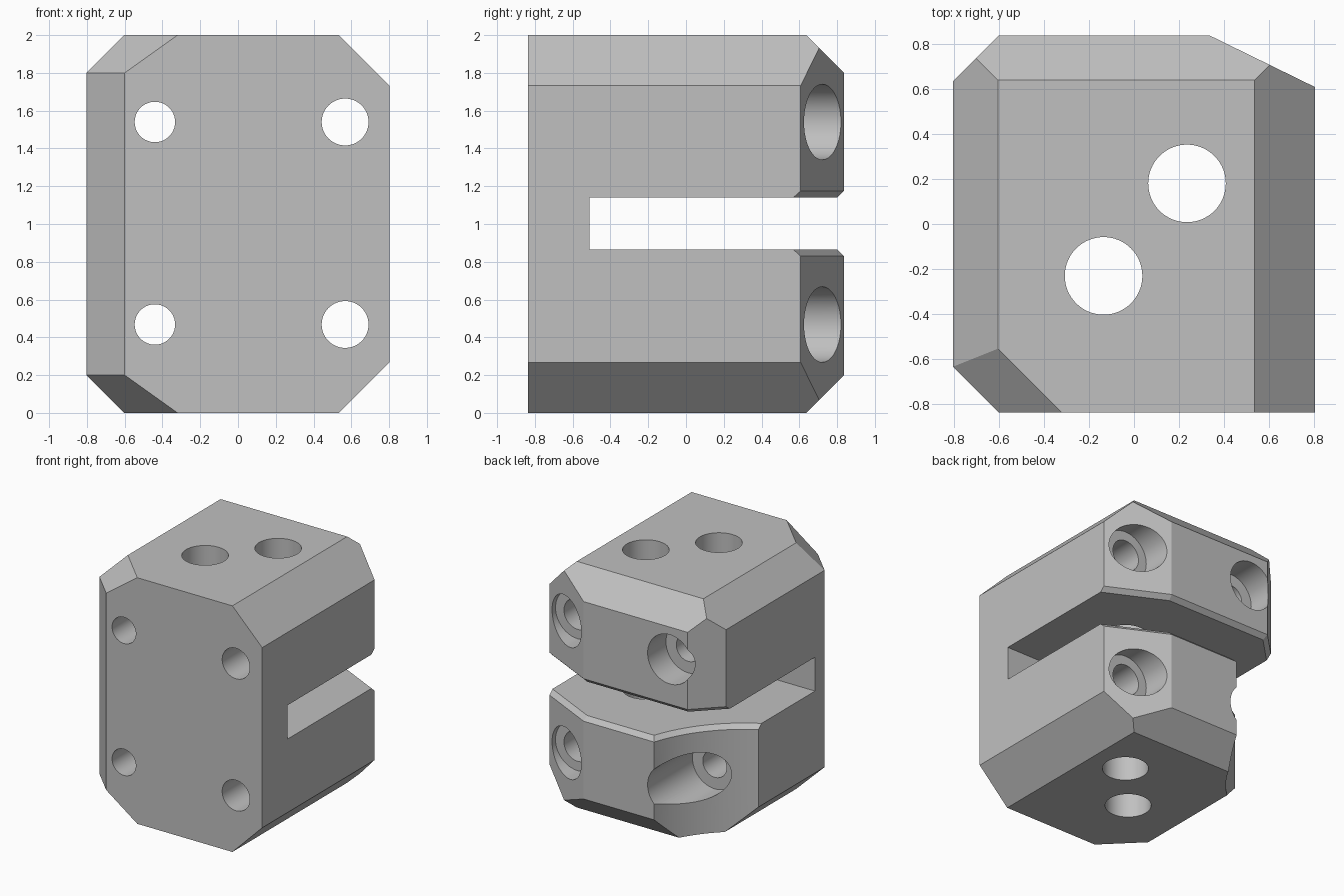
import bpy, bmesh, math
from mathutils import Vector

if "Cube" in bpy.data.objects:
    bpy.data.objects.remove(bpy.data.objects["Cube"])

grey = bpy.data.materials.new("plain_grey")
grey.use_nodes = True
grey.diffuse_color = (0.53, 0.53, 0.53, 1)
grey.node_tree.nodes["Principled BSDF"].inputs["Base Color"].default_value = (0.53, 0.53, 0.53, 1)


def make_object(name, bm):
    bmesh.ops.recalc_face_normals(bm, faces=bm.faces)
    mesh = bpy.data.meshes.new(name)
    bm.to_mesh(mesh)
    bm.free()
    mesh.materials.append(grey)
    obj = bpy.data.objects.new(name, mesh)
    bpy.context.collection.objects.link(obj)
    return obj


def box(lo, hi):
    bm = bmesh.new()
    bmesh.ops.create_cube(bm, size=1)
    for v in bm.verts:
        v.co = [l if c < 0 else h for c, l, h in zip(v.co, lo, hi)]
    return bm


def trim(bm, point, normal):
    """Slice off everything on the normal side and cap the cut."""
    cut = bmesh.ops.bisect_plane(bm, geom=bm.verts[:] + bm.edges[:] + bm.faces[:], dist=1e-5,
                                 plane_co=point, plane_no=Vector(normal).normalized(), clear_outer=True)
    edges = [g for g in cut["geom_cut"] if isinstance(g, bmesh.types.BMEdge)]
    bmesh.ops.edgeloop_fill(bm, edges=edges)


def turned(name, profile, place, segments=64):
    """Solid of revolution from (radius, distance) pairs; place maps to space."""
    bm = bmesh.new()
    rings = []
    for r, d in profile:
        turns = [math.tau * i / segments for i in range(segments)]
        rings.append([bm.verts.new(place(r * math.cos(t), r * math.sin(t), d)) for t in turns])
    for a, b in zip(rings, rings[1:]):
        for i in range(segments):
            j = (i + 1) % segments
            bm.faces.new((a[i], a[j], b[j], b[i]))
    bm.faces.new(rings[0])
    bm.faces.new(rings[-1])
    return make_object(name, bm)


def rim_wedge(point, normal):
    """Triangular prism that bevels the slot mouth along one upright face."""
    n = Vector(normal).normalized()
    along = n.cross(Vector((0, 0, 1)))
    bm = bmesh.new()
    ends = []
    for side in (-2, 2):
        base = Vector(point) + along * side
        ends.append([bm.verts.new(base + n * d + Vector((0, 0, SLOT_Z + h)))
                     for d, h in ((-0.1725, 0), (0.2, 0.3725), (0.2, -0.3725))])
    for i in range(3):
        j = (i + 1) % 3
        bm.faces.new((ends[0][i], ends[0][j], ends[1][j], ends[1][i]))
    for end in ends:
        bm.faces.new(end)
    return make_object("rim_wedge", bm)


def subtract(body, cutter):
    cutter.hide_render = True
    mod = body.modifiers.new("cut", "BOOLEAN")
    mod.operation = "DIFFERENCE"
    mod.solver = "EXACT"
    mod.object = cutter
    bpy.context.view_layer.objects.active = body
    bpy.ops.object.modifier_apply(modifier=mod.name)
    bpy.data.objects.remove(cutter)


# Block with bevelled edges, mirrored about mid height
SLOT_Z = 1.0025
bm = box((-0.803, -0.836, 0), (0.803, 0.836, 2))
oblique = ((0.335, 0.836, 0), (0.23, 0.47, 0))
back_corner = ((-0.6, 0.836, 0), (-1, 1, 0))
trim(bm, (-0.6, -0.836, 0), (-1, -1, 0))
trim(bm, *back_corner)
trim(bm, *oblique)
for top, s in ((2, 1), (0, -1)):
    trim(bm, (-0.603, 0, top), (-1, 0, s))
    trim(bm, (0.535, 0, top), (1, 0, s))
    trim(bm, (0, 0.638, top), (0, 1, s))
    trim(bm, (-0.32, -0.836, top), (-1, -1, 1.4 * s))
body = make_object("clamp_block", bm)

# Clamping slot with bevelled mouth
subtract(body, make_object("slot", box((-1, -0.51, 0.865), (1, 1.5, 1.14))))
for face in (((0, 0.836, 0), (0, 1, 0)), oblique, back_corner):
    subtract(body, rim_wedge(*face))

# Concave relief on the lower jaw
subtract(body, turned("relief", [(1.093, -0.2), (1.093, 0.83), (1.26, 0.997)],
                      lambda a, b, d: (a - 1.34, b + 1.17, d), 192))

# Vertical through holes
for x, y in ((0.235, 0.18), (-0.135, -0.23)):
    subtract(body, turned("shaft_hole", [(0.172, -0.5), (0.172, 2.5)],
                          lambda a, b, d: (a + x, b + y, d)))

# Counterbored screw holes
for x, z, r, floor in ((-0.44, 1.54, 0.107, 0.6), (-0.44, 0.468, 0.107, 0.26),
                       (0.567, 1.54, 0.124, 0.58), (0.567, 0.468, 0.124, 0.58)):
    subtract(body, turned("screw_hole", [(r, -1.5), (r, floor), (0.2, floor), (0.2, 1.5)],
                          lambda a, b, d: (a + x, d, b + z)))

# Smooth bores, sharp edges
bpy.ops.object.select_all(action="DESELECT")
body.select_set(True)
bpy.context.view_layer.objects.active = body
bpy.ops.object.shade_smooth_by_angle(angle=math.radians(15))
